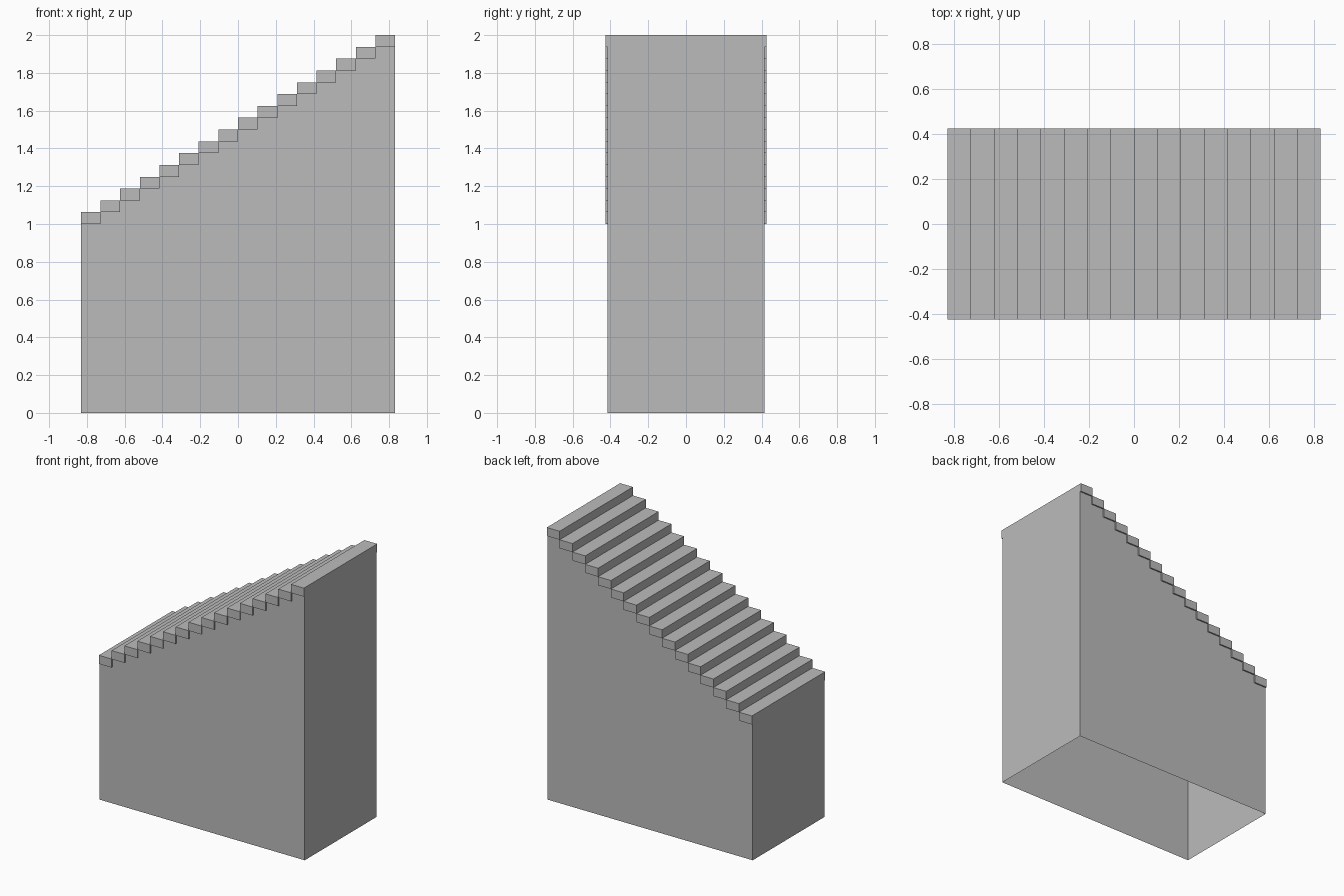
import bpy
import bmesh

cube = bpy.data.objects.get("Cube")
if cube:
    bpy.data.objects.remove(cube, do_unlink=True)

STEPS = 16
HALF_LENGTH = 0.832
BODY_HALF = 0.415      # half depth of the enclosure
TREAD_HALF = 0.425     # treads overhang slightly on both sides
BASE = 1.0             # underside of the lowest tread
RISE = 1.0 / STEPS
RUN = 2 * HALF_LENGTH / STEPS

grey = bpy.data.materials.new("plain grey")
grey.use_nodes = True
colour = (0.5, 0.5, 0.5, 1)
grey.diffuse_color = colour
grey.node_tree.nodes["Principled BSDF"].inputs["Base Color"].default_value = colour


def add_object(name, bm):
    mesh = bpy.data.meshes.new(name)
    bm.to_mesh(mesh)
    bm.free()
    mesh.materials.append(grey)
    obj = bpy.data.objects.new(name, mesh)
    bpy.context.collection.objects.link(obj)
    return obj


def step_start(i):
    return -HALF_LENGTH + i * RUN, BASE + i * RISE


# Enclosure: thin side and end walls, open underneath, stepped along the top
profile = [(HALF_LENGTH, 0), (-HALF_LENGTH, 0)]
for i in range(STEPS):
    x, z = step_start(i)
    profile += [(x, z), (x + RUN, z)]

bm = bmesh.new()
front = [bm.verts.new((x, -BODY_HALF, z)) for x, z in profile]
back = [bm.verts.new((x, BODY_HALF, z)) for x, z in profile]
bm.faces.new(reversed(front))
bm.faces.new(back)
bm.faces.new((front[1], front[2], back[2], back[1]))      # low end
bm.faces.new((front[0], back[0], back[-1], front[-1]))    # tall end
bmesh.ops.recalc_face_normals(bm, faces=bm.faces)
# Keep the normals pointing out of the open shell
bm.faces.ensure_lookup_table()
if bm.faces[0].normal.y > 0:
    bmesh.ops.reverse_faces(bm, faces=bm.faces)
add_object("stair_enclosure", bm)

# Treads: one solid block per step
for i in range(STEPS):
    x, z = step_start(i)
    bm = bmesh.new()
    bmesh.ops.create_cube(bm, size=1)
    bmesh.ops.scale(bm, vec=(RUN, 2 * TREAD_HALF, RISE), verts=bm.verts)
    tread = add_object(f"tread_{i + 1}", bm)
    tread.location = (x + RUN / 2, 0, z + RISE / 2)
